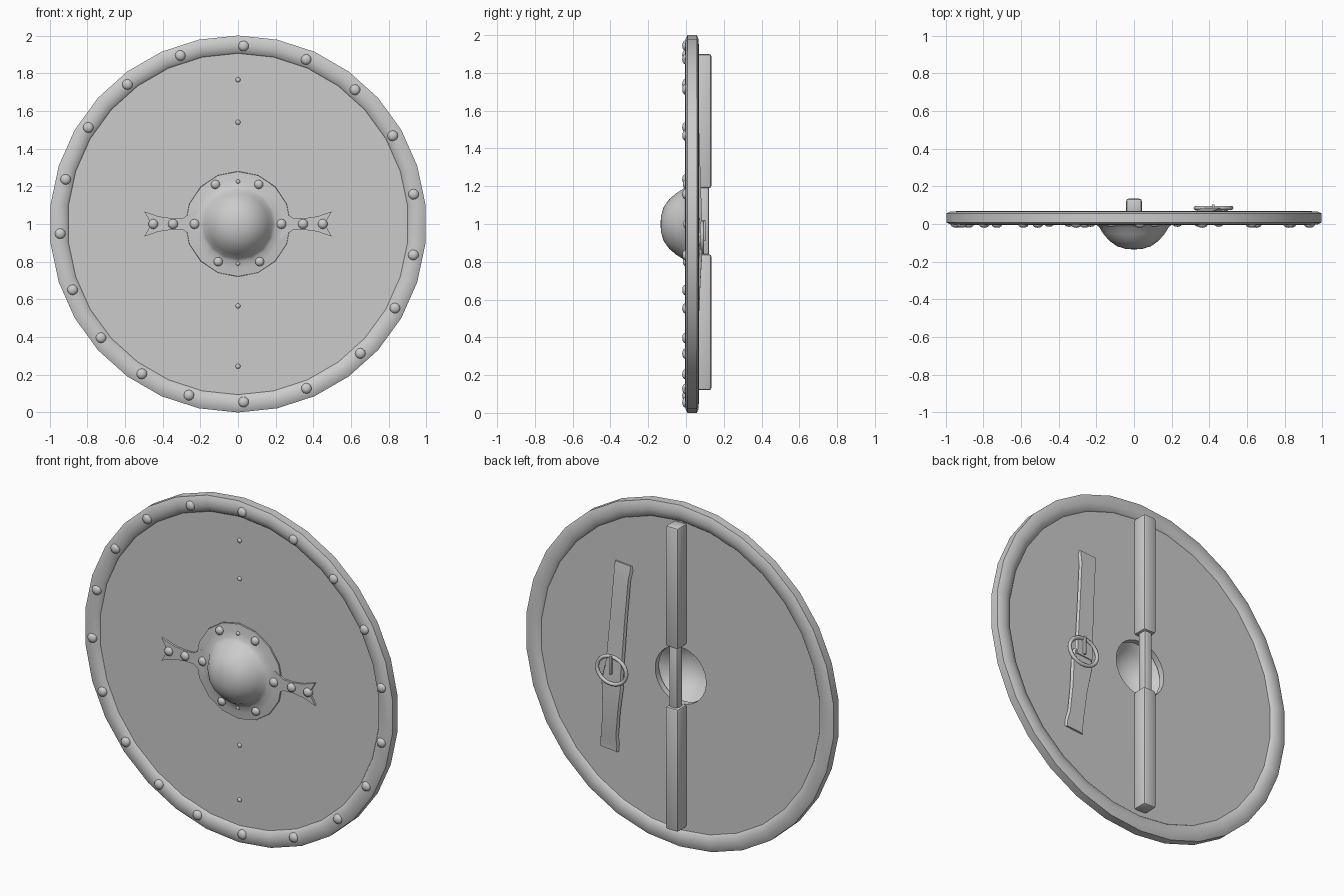
import bpy, bmesh, math
from mathutils import Vector

if "Cube" in bpy.data.objects:
    bpy.data.objects.remove(bpy.data.objects["Cube"])


def finish(bm, name, angle=40):
    bmesh.ops.remove_doubles(bm, verts=bm.verts, dist=1e-5)
    bmesh.ops.recalc_face_normals(bm, faces=bm.faces)
    me = bpy.data.meshes.new(name)
    bm.to_mesh(me)
    bm.free()
    ob = bpy.data.objects.new(name, me)
    bpy.context.collection.objects.link(ob)
    bpy.ops.object.select_all(action='DESELECT')
    ob.select_set(True)
    bpy.context.view_layer.objects.active = ob
    bpy.ops.object.shade_smooth_by_angle(angle=math.radians(angle))
    return ob


def ring_faces(bm, rings, closed):
    m = len(rings)
    for k in range(m if closed else m - 1):
        a, b = rings[k], rings[(k + 1) % m]
        n = len(a)
        for i in range(n):
            j = (i + 1) % n
            bm.faces.new((a[i], a[j], b[j], b[i]))


def lathe(name, prof, n, closed, cx=0.0, cz=1.0, angle=40):
    """Revolve (radius, y) points around an axis along y."""
    bm = bmesh.new()
    rings = [[bm.verts.new((cx + r * math.sin(2 * math.pi * i / n), y,
                            cz + r * math.cos(2 * math.pi * i / n))) for i in range(n)]
             for r, y in prof]
    ring_faces(bm, rings, closed)
    return finish(bm, name, angle)


def box(name, x, y, z, bevel):
    bm = bmesh.new()
    bmesh.ops.create_cube(bm, size=1)
    for v in bm.verts:
        v.co = Vector([lo + (c + .5) * (hi - lo) for c, (lo, hi) in zip(v.co, (x, y, z))])
    bmesh.ops.bevel(bm, geom=bm.edges[:], offset=bevel, segments=2, profile=.5, affect='EDGES')
    return finish(bm, name)


def rivet(name, x, z, y, r, h):
    """Low dome facing -y, seated at depth y."""
    prof = [(r, y + .015), (r, y)] + [(r * math.cos(t), y - h * math.sin(t))
                                      for t in (math.pi / 6, math.pi / 3)] + [(0, y - h)]
    lathe(name, prof, 12, False, x, z, 60)


# Board with a hand hole behind the boss
lathe("board", [(.165, .015), (.93, .015), (.93, .05), (.165, .05)], 30, True)

# Rounded rim binding
lathe("rim", [(.9, .022), (.912, .006), (.945, -.005), (.98, -.003), (1, .008),
              (1, .057), (.98, .066), (.945, .068), (.912, .058), (.9, .044)], 30, True, angle=50)

# Domed boss with flange
boss = lathe("boss", [(.28, .015), (.278, .008), (.235, .003), (.2, -.004), (.185, -.016),
                      (.163, -.052), (.13, -.09), (.09, -.118), (.045, -.132), (0, -.135)],
             16, False, angle=50)
sol = boss.modifiers.new("thickness", 'SOLIDIFY')
sol.thickness = .008
sol.offset = -1

# Forked side plates on the boss
half = [(.21, .085), (.255, .055), (.29, .033), (.35, .03), (.42, .04), (.497, .066), (.46, 0)]
for side, label in ((1, "right"), (-1, "left")):
    bm = bmesh.new()
    outline = half + [(x, -z) for x, z in reversed(half[:-1])]
    f = bm.faces.new([bm.verts.new((side * x, .003, 1 + z)) for x, z in outline])
    ext = bmesh.ops.extrude_face_region(bm, geom=[f])
    for v in ext["geom"]:
        if isinstance(v, bmesh.types.BMVert):
            v.co.y = .02
    finish(bm, "fork_plate_" + label)
    for x in (.23, .345, .45):
        rivet("plate_rivet_" + label, side * x, 1, .002, .026, .017)

# Rim rivets, slightly uneven by hand
for a in (1.8, 22.5, 41.1, 60.3, 80.4, 100, 118.2, 136.6, 157.4, 178.2, 196, 212.7,
          230.3, 248.3, 266.9, 284.5, 302.8, 321.6, 341.1):
    t = math.radians(a)
    rivet("rim_rivet", .945 * math.sin(t), 1 + .945 * math.cos(t), -.003, .028, .017)

# Flange rivets and centre-line nails
for x, z in ((-.12, 1.21), (.11, 1.21), (-.105, .8), (.115, .8)):
    rivet("boss_rivet", x, z, -.001, .024, .016)
for z in (1.765, 1.54, .565, .245):
    rivet("nail", 0, z, .013, .013, .008)
for z in (1.225, .79):
    rivet("boss_nail", 0, z, 0, .011, .008)

# Back spine bars and hand grip
box("spine_upper", (-.042, .042), (.045, .135), (1.19, 1.9), .014)
box("spine_lower", (-.042, .042), (.045, .135), (.12, .84), .014)
box("hand_grip", (-.028, .028), (.066, .122), (.8, 1.22), .014)


def strap(name, pts, th=.014):
    """Ribbon through (x, y, z, half width) stations."""
    bm = bmesh.new()
    tilt = .08
    rings = []
    for x, y, z, w in pts:
        rings.append([bm.verts.new((x + sx * w, y + dy, z + sx * w * tilt))
                      for sx, dy in ((-1, 0), (-.85, th), (.85, th), (1, 0))])
    ring_faces(bm, rings, False)
    bm.faces.new(rings[0])
    bm.faces.new(rings[-1])
    finish(bm, name, 50)


# Arm strap in two pieces
strap("strap_upper", [(.367, .046, 1.56, .058), (.369, .05, 1.53, .06), (.373, .056, 1.48, .055),
                      (.39, .063, 1.25, .055), (.405, .07, 1.03, .058), (.415, .075, .9, .06)])
strap("strap_lower", [(.46, .046, .45, .062), (.458, .048, .49, .062), (.453, .056, .54, .055),
                      (.438, .063, .7, .058), (.425, .072, .85, .072), (.42, .068, .93, .06)])

# Buckle ring and prong
bm = bmesh.new()
n, m, tube = 24, 8, .011
rings = []
for i in range(n):
    a = 2 * math.pi * i / n
    rings.append([])
    for j in range(m):
        b = 2 * math.pi * j / m
        rings[-1].append(bm.verts.new((.422 + (.095 + tube * math.cos(b)) * math.sin(a),
                                       .085 + tube * math.sin(b),
                                       .93 + (.08 + tube * math.cos(b)) * math.cos(a))))
ring_faces(bm, rings, True)
finish(bm, "buckle_ring", 60)
box("buckle_prong", (.414, .428), (.088, .104), (.91, 1.02), .004)
